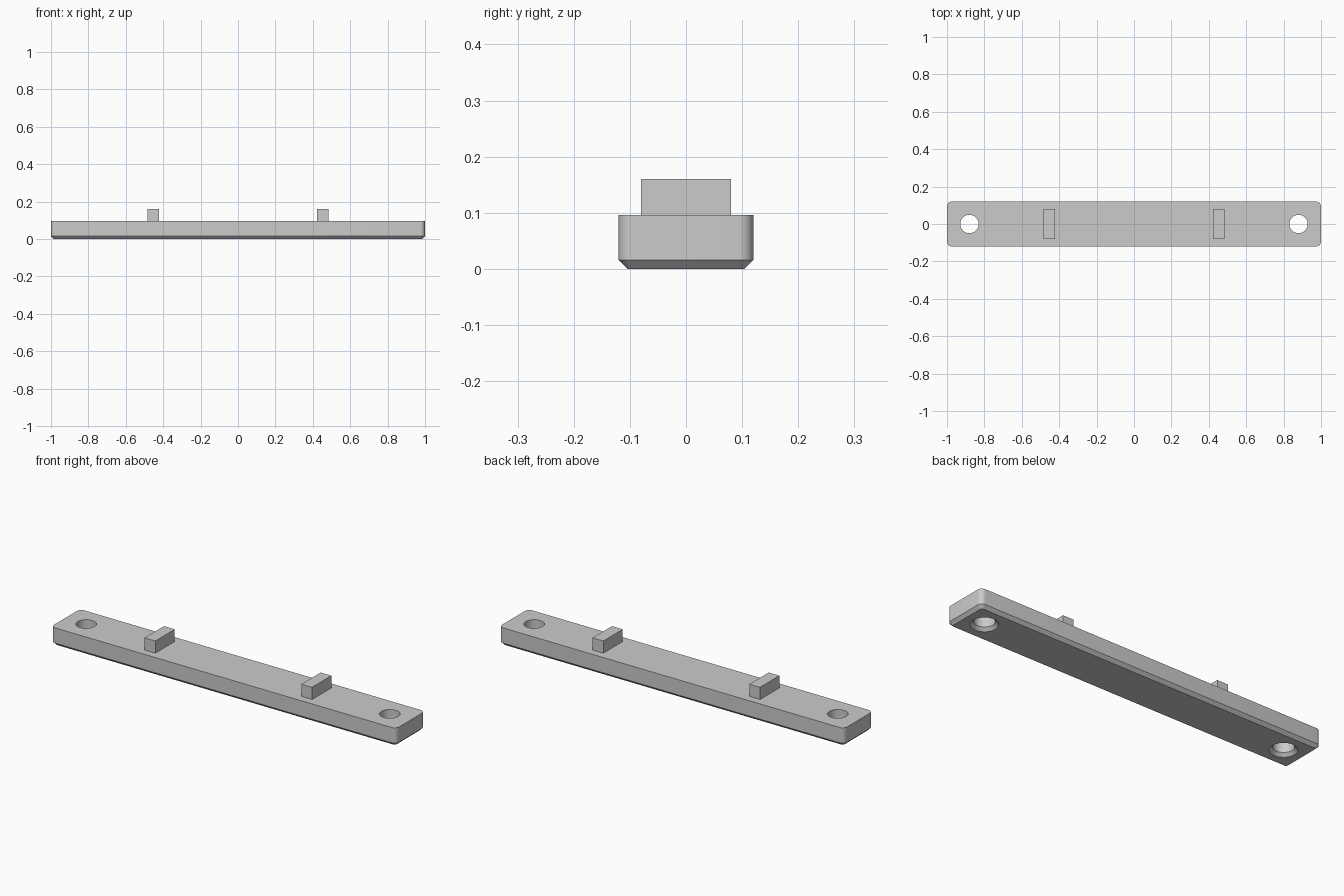
import bpy, bmesh, math

LENGTH, WIDTH, TOP = 2.0, 0.24, 0.096
CHAMFER, CORNER = 0.016, 0.026
HOLE_X, HOLE_R = 0.88, 0.049
TAB_X = 0.454

if "Cube" in bpy.data.objects:
    bpy.data.objects.remove(bpy.data.objects["Cube"], do_unlink=True)

grey = bpy.data.materials.new("light_grey")
grey.use_nodes = True
colour = (0.6, 0.6, 0.6, 1)
grey.diffuse_color = colour
grey.node_tree.nodes["Principled BSDF"].inputs["Base Color"].default_value = colour


def loft(name, rings):
    """Closed solid through a stack of equal-length rings, bottom to top."""
    bm = bmesh.new()
    loops = [[bm.verts.new(p) for p in ring] for ring in rings]
    n = len(loops[0])
    for low, high in zip(loops, loops[1:]):
        for i in range(n):
            j = (i + 1) % n
            bm.faces.new((low[i], low[j], high[j], high[i]))
    bm.faces.new(loops[0][::-1])
    bm.faces.new(loops[-1])
    mesh = bpy.data.meshes.new(name)
    bm.to_mesh(mesh)
    bm.free()
    mesh.materials.append(grey)
    obj = bpy.data.objects.new(name, mesh)
    bpy.context.collection.objects.link(obj)
    return obj


def rounded_rectangle(inset, z, steps=8):
    """Outline with rounded corners, pulled in by the inset."""
    r = CORNER - inset
    cx, cy = LENGTH / 2 - CORNER, WIDTH / 2 - CORNER
    points = []
    for k, (sx, sy) in enumerate(((1, 1), (-1, 1), (-1, -1), (1, -1))):
        for i in range(steps + 1):
            a = (k + i / steps) * math.pi / 2
            points.append((sx * cx + r * math.cos(a), sy * cy + r * math.sin(a), z))
    return points


def circle(x, r, z, n=48):
    return [(x + r * math.cos(math.tau * i / n), r * math.sin(math.tau * i / n), z)
            for i in range(n)]


# Bar with a chamfered lower edge
bar = loft("mounting_bar", [rounded_rectangle(CHAMFER, 0),
                            rounded_rectangle(0, CHAMFER),
                            rounded_rectangle(0, TOP)])

# Through holes, countersunk from below
cutters = []
for side in (-1, 1):
    x = side * HOLE_X
    cutter = loft("hole_cutter", [circle(x, HOLE_R + 2 * CHAMFER, -CHAMFER),
                                  circle(x, HOLE_R, CHAMFER),
                                  circle(x, HOLE_R, TOP + CHAMFER)])
    cutter.hide_render = True
    cutters.append(cutter)
    cut = bar.modifiers.new("hole", 'BOOLEAN')
    cut.operation = 'DIFFERENCE'
    cut.solver = 'EXACT'
    cut.object = cutter

bpy.context.view_layer.objects.active = bar
for modifier in list(bar.modifiers):
    bpy.ops.object.modifier_apply(modifier=modifier.name)
for cutter in cutters:
    bpy.data.objects.remove(cutter, do_unlink=True)

# Smooth hole walls and corners, crisp edges elsewhere
bpy.ops.object.select_all(action='DESELECT')
bar.select_set(True)
bpy.ops.object.shade_smooth_by_angle(angle=math.radians(30))

# Two locating tabs on the upper face
for name, side in (("left_tab", 1), ("right_tab", -1)):
    bpy.ops.mesh.primitive_cube_add(size=1, location=(side * TAB_X, 0, 0.125))
    tab = bpy.context.object
    tab.name = name
    tab.scale = (0.062, 0.16, 0.07)
    bpy.ops.object.transform_apply(location=False, rotation=False, scale=True)
    tab.data.materials.append(grey)
